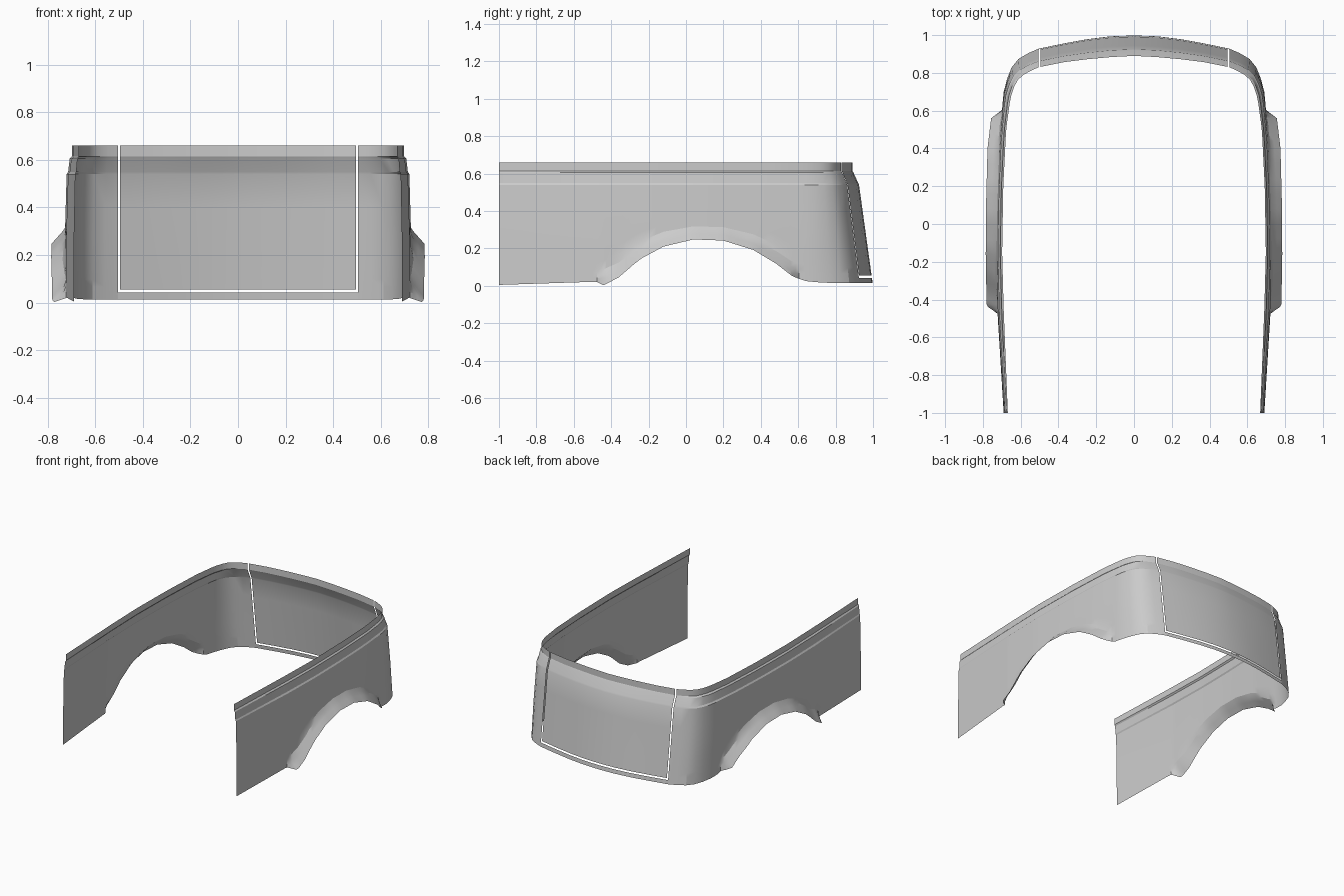
import bpy, math
from mathutils import Vector
from mathutils.geometry import intersect_point_line

if "Cube" in bpy.data.objects:
    bpy.data.objects.remove(bpy.data.objects["Cube"])


def lerp(table, t):
    """Piecewise linear lookup in a list of (key, value)."""
    if t <= table[0][0]:
        return table[0][1]
    for (a, va), (b, vb) in zip(table, table[1:]):
        if t <= b:
            return va + (vb - va) * (t - a) / (b - a)
    return table[-1][1]


# Wall section: 0 = top rim outline, 1 = bottom outline
SIDE_FRAC = [(0, 1), (.28, .93), (.54, .7), (.55, .5), (.605, .3), (.615, 0), (.66, 0)]
REAR_FRAC = [(0, 1), (.54, .32), (.605, .05), (.615, 0), (.66, 0)]
TOP_ROWS = [.55, .605, .615, .66]

# Side outlines (y, x), bottom and rim
OUTER = [(-1, .69), (-.45, .724), (-.15, .73), (.1, .727), (.4, .715), (.64, .696)]
INNER = [(-1, .668), (-.45, .69), (-.15, .698), (.2, .692), (.5, .677), (.64, .658)]
# Rounded rear corner: bottom x, y, rim x, y
CORNER = [(.69, .70, .650, .68), (.672, .77, .635, .725), (.648, .83, .617, .76),
          (.612, .875, .588, .788), (.56, .906, .545, .812), (.505, .93, .505, .83)]
# Rear outlines (x, y)
REAR_OUT = [(0, 1), (.12, .996), (.25, .98), (.37, .958), (.505, .93)]
REAR_IN = [(0, .89), (.12, .884), (.25, .872), (.37, .857), (.505, .83)]
# Lower edge of the side (y, z) and outward lip of the wheel arch (y, dx)
EDGE = [(-1, .005), (-.48, .022), (-.44, .003), (-.36, .045), (-.25, .14), (-.12, .21),
        (.04, .248), (.2, .242), (.36, .192), (.48, .12), (.57, .05), (.65, .022),
        (.8, .014), (1, .014)]
LIP = [(-.475, 0), (-.455, .035), (-.43, .056), (0, .057), (.4, .062), (.57, .054), (.605, 0)]
ARCH = [Vector((y, z, 0)) for y, z in EDGE[2:11]]


def arch_distance(y, z):
    p, best = Vector((y, z, 0)), 9
    for a, b in zip(ARCH, ARCH[1:]):
        t = intersect_point_line(p, a, b)[1]
        best = min(best, (p - a.lerp(b, min(1, max(0, t)))).length)
    return best


def wall_point(col, z):
    ox, oy, ix, iy = col
    fs, fr = lerp(SIDE_FRAC, z), lerp(REAR_FRAC, z)
    x, y = ix + (ox - ix) * fs, iy + (oy - iy) * fr
    if -.5 < y < .62 and z < .5:
        x += lerp(LIP, y) * max(0, 1 - arch_distance(y, z) / .065)
    return Vector((x, y, z))


def grid_object(name, columns, flip=False):
    verts = [p for c in columns for p in c]
    n = len(columns[0])
    faces = []
    for i in range(len(columns) - 1):
        for j in range(n - 1):
            f = (i * n + j, (i + 1) * n + j, (i + 1) * n + j + 1, i * n + j + 1)
            faces.append(f[::-1] if flip else f)
    me = bpy.data.meshes.new(name)
    me.from_pydata(verts, [], faces)
    ob = bpy.data.objects.new(name, me)
    bpy.context.collection.objects.link(ob)
    bpy.ops.object.select_all(action='DESELECT')
    ob.select_set(True)
    bpy.context.view_layer.objects.active = ob
    bpy.ops.object.shade_smooth_by_angle(angle=math.radians(20))
    return ob


# Side walls with flared wheel arches and rounded rear corners
ys = [-1, -.85, -.7, -.58, -.5, -.475, -.455, -.44, -.425]
ys += [-.40 + .04 * i for i in range(25)] + [.585, .605, .64]
plan = [(lerp(OUTER, y), y, lerp(INNER, y), y) for y in ys] + CORNER
steps = [0, .05, .1, .16, .24, .36, .52, .75, 1]
for name, sign in (("right_side_wall", 1), ("left_side_wall", -1)):
    cols = []
    for c in plan:
        zb = lerp(EDGE, c[1])
        rows = [zb + (.54 - zb) * s for s in steps] + TOP_ROWS
        pts = [wall_point(c, z) for z in rows]
        cols.append([(p.x * sign, p.y, p.z) for p in pts])
    grid_object(name, cols, flip=sign < 0)


# Curved rear panels spanning the middle
def rear_panel(name, half, rows):
    cols = []
    for i in range(17):
        x = half * (1 - i / 8)
        a = abs(x)
        c = (x, lerp(REAR_OUT, a), x, lerp(REAR_IN, a))
        cols.append([wall_point(c, z) for z in rows])
    grid_object(name, cols)


rear_panel("tailgate", .496, [.055, .2, .4, .54] + TOP_ROWS)
rear_panel("rear_sill", .505, [.014, .042])
